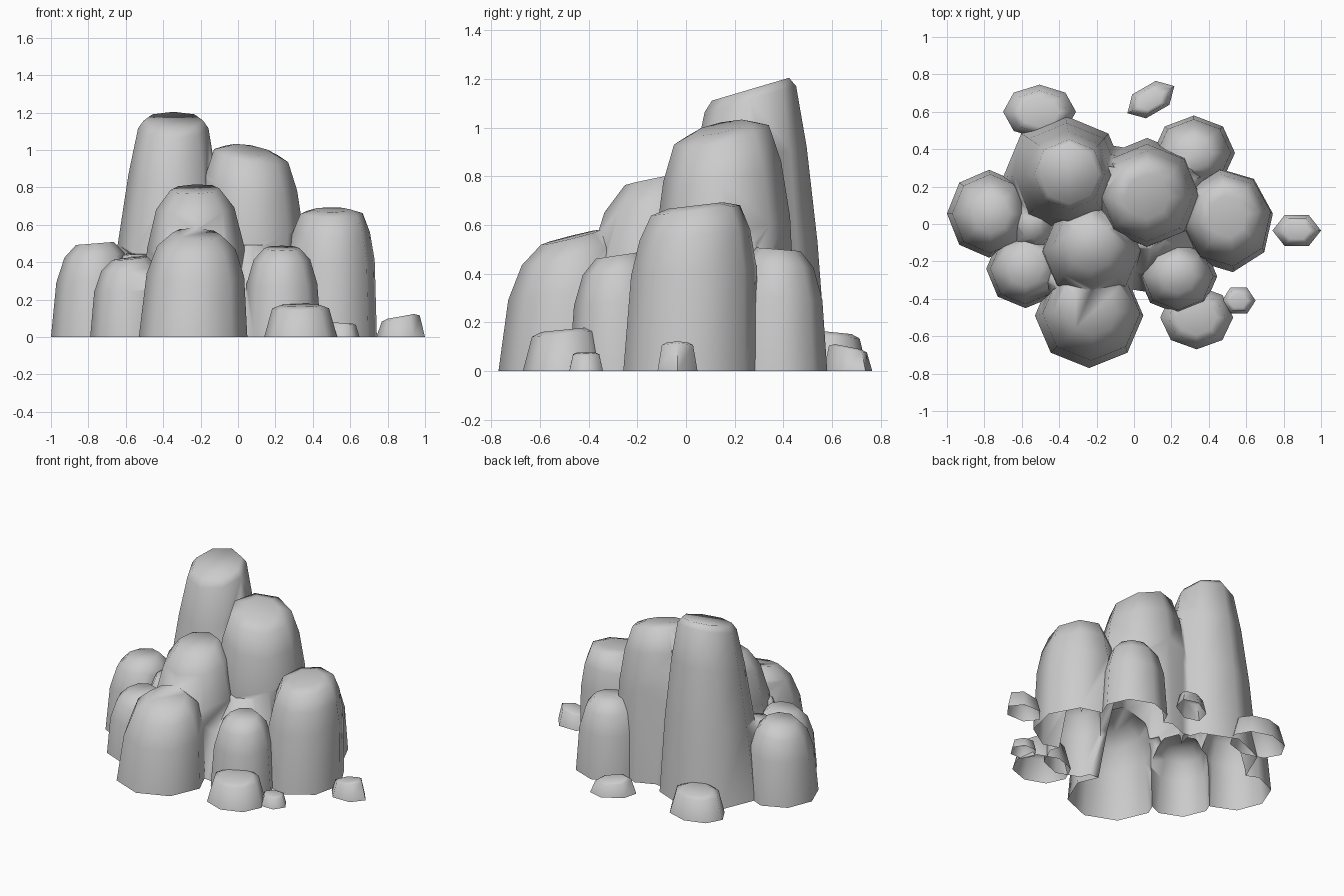
import bpy, bmesh, math
from mathutils import Vector

if "Cube" in bpy.data.objects:
    bpy.data.objects.remove(bpy.data.objects["Cube"])

stone = bpy.data.materials.new("grey_stone")
stone.diffuse_color = (0.6, 0.6, 0.6, 1)
stone.use_nodes = True
stone.node_tree.nodes["Principled BSDF"].inputs["Base Color"].default_value = stone.diffuse_color

# (radius factor, height factor) outlines from base to top
ROUND = [(1, 0), (0.9, 0.6), (0.72, 0.87), (0.45, 1)]
TALL = [(1, 0), (0.86, 0.42), (0.71, 0.74), (0.57, 0.95), (0.48, 0.985)]
BLUNT = [(1, 0), (0.93, 0.6), (0.82, 0.82), (0.66, 0.97), (0.4, 1)]
FILL = [(1, 0), (0.7, 0.6), (0.3, 1)]
PEBBLE = [(1, 0), (0.78, 0.9), (0.55, 1)]


def rock(name, centre, radii, h, profile, slope=(0, 0), shift=(0, 0), spin=0, sides=8, root=0):
    """Tapered column with a tilted top; root > 0 extends it below ground and closes it."""
    bm = bmesh.new()
    levels = ([(1, -root / h)] if root else []) + profile
    c, s = math.cos(math.radians(spin)), math.sin(math.radians(spin))
    rings = []
    for r, t in levels:
        ring = []
        k = max(t, 0)
        for i in range(sides):
            a = 2 * math.pi * i / sides
            u, v = radii[0] * r * math.cos(a), radii[1] * r * math.sin(a)
            dx, dy = u * c - v * s, u * s + v * c
            z = t * h + k * (slope[0] * dx + slope[1] * dy)
            ring.append(bm.verts.new((centre[0] + dx + shift[0] * k,
                                      centre[1] + dy + shift[1] * k, z)))
        rings.append(ring)
    for a, b in zip(rings, rings[1:]):
        for i in range(sides):
            j = (i + 1) % sides
            bm.faces.new((a[i], a[j], b[j], b[i]))
    bm.faces.new(rings[-1])
    if root:
        bm.faces.new(rings[0][::-1])
    me = bpy.data.meshes.new(name)
    bm.to_mesh(me)
    bm.free()
    me.materials.append(stone)
    ob = bpy.data.objects.new(name, me)
    bpy.context.collection.objects.link(ob)
    return ob


def smooth(ob):
    bpy.ops.object.select_all(action='DESELECT')
    ob.select_set(True)
    bpy.context.view_layer.objects.active = ob
    bpy.ops.object.shade_smooth_by_angle(angle=math.radians(75))


# Main columns: centre, radii, height, profile, top slope, top shift, spin
columns = [
    ((-0.37, 0.25), (0.33, 0.33), 1.175, TALL, (0, 0.3), (0.025, 0.015)),
    ((0.07, 0.165), (0.30, 0.295), 1.0, BLUNT, (-0.18, 0.21), (0, -0.02)),
    ((0.49, 0.02), (0.255, 0.28), 0.68, BLUNT, (0, 0.12), (0.01, 0.02), 8),
    ((0.32, 0.38), (0.22, 0.2), 0.5, ROUND, (0, -0.08), (0, 0)),
    ((-0.775, 0.055), (0.225, 0.235), 0.5, ROUND, (0.08, 0), (0.01, 0)),
    ((-0.58, -0.24), (0.21, 0.21), 0.42, ROUND, (0.1, 0.05), (0, 0)),
    ((-0.22, -0.17), (0.29, 0.29), 0.79, ROUND, (0.03, 0.2), (-0.01, 0.05)),
    ((-0.24, -0.49), (0.29, 0.28), 0.55, ROUND, (-0.05, 0.25), (0.02, 0.02)),
    ((0.235, -0.28), (0.21, 0.2), 0.475, ROUND, (0, 0.15), (0, 0)),
    # filler mounds in the valleys between the columns
    ((0.07, -0.03), (0.40, 0.35), 0.5, FILL, (0, 0.1), (0, 0), 11),
    ((-0.55, 0.0), (0.21, 0.26), 0.44, FILL, (0, 0.1), (0, 0), 11),
    ((0.26, 0.23), (0.2, 0.2), 0.55, FILL, (0, 0), (0, 0), 11),
    ((-0.14, 0.26), (0.2, 0.17), 0.9, FILL, (0, 0), (0, 0), 11),
    ((-0.4, -0.3), (0.15, 0.14), 0.42, FILL, (0, 0), (0, 0), 11),
]
parts = [rock("column", *p, root=0.1 + 0.013 * i) for i, p in enumerate(columns)]

# Fuse the columns into one shell
cluster = parts[0]
cluster.name = "rock_cluster"
bpy.context.view_layer.objects.active = cluster
for other in parts[1:]:
    mod = cluster.modifiers.new("fuse", 'BOOLEAN')
    mod.operation, mod.solver, mod.object = 'UNION', 'EXACT', other
    bpy.ops.object.modifier_apply(modifier=mod.name)
    bpy.data.objects.remove(other)

# Cut off the roots at ground level, leaving the underside open
bm = bmesh.new()
bm.from_mesh(cluster.data)
bmesh.ops.bisect_plane(bm, geom=bm.verts[:] + bm.edges[:] + bm.faces[:], dist=1e-5,
                       plane_co=Vector((0, 0, 0)), plane_no=Vector((0, 0, 1)), clear_inner=True)
bm.to_mesh(cluster.data)
bm.free()
smooth(cluster)

# Low boulders and loose pebbles around the foot
for args, kw in [
    (("front_boulder", (0.335, -0.5), (0.195, 0.17), 0.17, PEBBLE, (0, 0.1)), {}),
    (("back_boulder", (-0.505, 0.6), (0.195, 0.145), 0.16, PEBBLE, (0, -0.1)), {}),
    (("back_pebble", (0.09, 0.665), (0.145, 0.085), 0.1, PEBBLE, (0, -0.2)), dict(sides=6, spin=30)),
    (("right_pebble", (0.87, -0.035), (0.13, 0.095), 0.11, PEBBLE, (0.18, 0)), dict(sides=6)),
    (("front_pebble", (0.56, -0.41), (0.09, 0.08), 0.075, PEBBLE, (-0.05, 0)), dict(sides=6)),
]:
    smooth(rock(*args, **kw))
